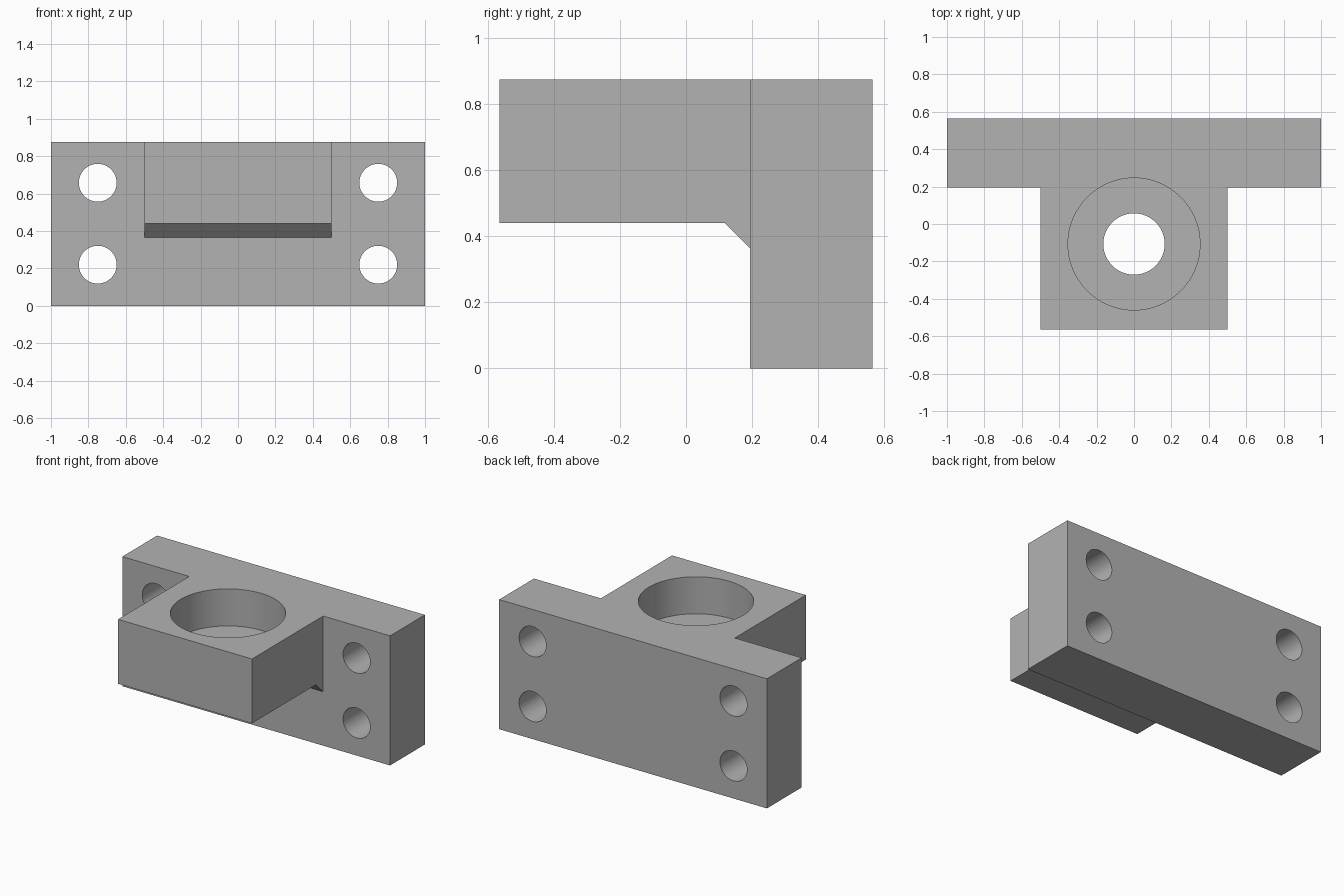
import bpy, bmesh, math
from mathutils import Matrix, Vector

cube = bpy.data.objects.get("Cube")
if cube:
    bpy.data.objects.remove(cube, do_unlink=True)

BACK, FACE, FRONT = 0.565, 0.194, -0.565   # y of the main faces
TOP, UNDER = 0.875, 0.44                   # z of the main faces
CHAMFER = 0.076
BORE_Y = -0.107

grey = bpy.data.materials.new("machined_grey")
grey.use_nodes = True
colour = (0.45, 0.45, 0.45, 1)
grey.diffuse_color = colour
grey.node_tree.nodes["Principled BSDF"].inputs["Base Color"].default_value = colour


def add_object(name, bm):
    bmesh.ops.recalc_face_normals(bm, faces=bm.faces)
    mesh = bpy.data.meshes.new(name)
    bm.to_mesh(mesh)
    bm.free()
    mesh.materials.append(grey)
    obj = bpy.data.objects.new(name, mesh)
    bpy.context.collection.objects.link(obj)
    return obj


def prism(name, profile, half_width):
    """Extrude a (y, z) profile along x."""
    bm = bmesh.new()
    face = bm.faces.new([bm.verts.new((-half_width, y, z)) for y, z in profile])
    new = bmesh.ops.extrude_face_region(bm, geom=[face])["geom"]
    verts = [v for v in new if isinstance(v, bmesh.types.BMVert)]
    bmesh.ops.translate(bm, verts=verts, vec=Vector((2 * half_width, 0, 0)))
    return add_object(name, bm)


def cylinder(name, radius, depth, centre, along_y=False):
    bm = bmesh.new()
    turn = Matrix.Rotation(math.pi / 2, 4, "X") if along_y else Matrix()
    bmesh.ops.create_cone(bm, cap_ends=True, segments=64, radius1=radius,
                          radius2=radius, depth=depth,
                          matrix=Matrix.Translation(centre) @ turn)
    obj = add_object(name, bm)
    obj.hide_render = True
    return obj


def combine(target, tool, operation):
    mod = target.modifiers.new(operation.lower(), "BOOLEAN")
    mod.operation = operation
    mod.solver = "EXACT"
    mod.object = tool
    bpy.ops.object.select_all(action="DESELECT")
    bpy.context.view_layer.objects.active = target
    target.select_set(True)
    bpy.ops.object.modifier_apply(modifier=mod.name)
    bpy.data.objects.remove(tool, do_unlink=True)


# Mounting plate
bracket = prism("mounting_bracket",
                [(FACE, 0), (BACK, 0), (BACK, TOP), (FACE, TOP)], 1)

# Projecting block with a chamfer under its root
root = FACE + 0.1
block = prism("projecting_block",
              [(FRONT, UNDER), (FACE - CHAMFER, UNDER), (FACE, UNDER - CHAMFER),
               (root, UNDER - CHAMFER), (root, TOP), (FRONT, TOP)], 0.5)
combine(bracket, block, "UNION")

# Wide counterbore with a narrow through hole
combine(bracket, cylinder("counterbore", 0.353, 0.5, (0, BORE_Y, TOP)), "DIFFERENCE")
combine(bracket, cylinder("through_hole", 0.164, 2, (0, BORE_Y, 0.5)), "DIFFERENCE")

# Four bolt holes
for x in (-0.75, 0.75):
    for z in (0.22, 0.658):
        combine(bracket, cylinder("bolt_hole", 0.101, 1, (x, 0.38, z), True), "DIFFERENCE")

bpy.ops.object.shade_smooth_by_angle(angle=math.radians(30))
